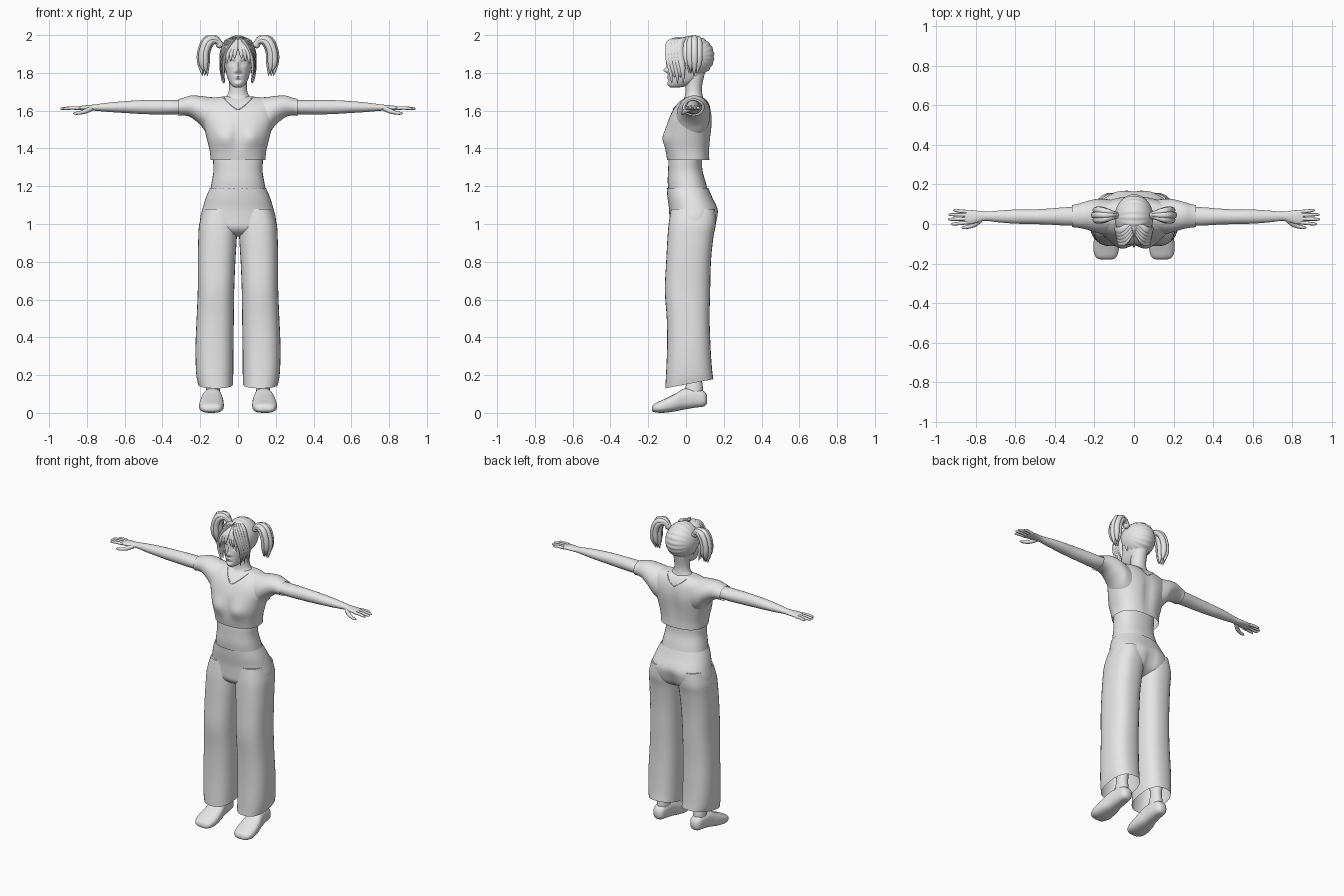
import bpy, bmesh, math
from mathutils import Vector, noise

grey = bpy.data.materials.new("light_grey")
grey.diffuse_color = (0.8, 0.8, 0.8, 1)


def finish(name, bm, mirror=False, angle=50):
    bmesh.ops.recalc_face_normals(bm, faces=bm.faces)
    me = bpy.data.meshes.new(name)
    bm.to_mesh(me)
    bm.free()
    me.materials.append(grey)
    for p in me.polygons:
        p.use_smooth = True
    me.set_sharp_from_angle(angle=math.radians(angle))
    ob = bpy.data.objects.new(name, me)
    bpy.context.collection.objects.link(ob)
    if mirror:
        ob.modifiers.new("mirror", 'MIRROR').use_mirror_merge = False
    return ob


def smooth_rows(rows, steps):
    """Catmull-Rom interpolation between rows of numbers."""
    out = []
    for i in range(len(rows) - 1):
        p = [rows[max(0, min(len(rows) - 1, i + k))] for k in (-1, 0, 1, 2)]
        for s in range(steps):
            t = s / steps
            out.append([0.5 * (2 * b + (c - a) * t + (2 * a - 5 * b + 4 * c - d) * t * t
                               + (3 * b - a - 3 * c + d) * t ** 3) for a, b, c, d in zip(*p)])
    return out + [list(rows[-1])]


def skin(bm, rings, caps):
    loops = [[bm.verts.new(c) for c in r] for r in rings]
    n = len(loops[0])
    for a, b in zip(loops, loops[1:]):
        for i in range(n):
            bm.faces.new((a[i], a[(i + 1) % n], b[(i + 1) % n], b[i]))
    if caps[0]:
        bm.faces.new(loops[0])
    if caps[1]:
        bm.faces.new(loops[-1])


def loft(name, axis, rows, caps=(True, True), power=2.0, segs=32, steps=4, mirror=False, shape=None):
    """Rows are (position on axis, low u, high u, low v, high v)."""
    rings = []
    for t, u0, u1, v0, v1 in smooth_rows(rows, steps):
        ring = []
        for i in range(segs):
            a = 2 * math.pi * i / segs
            c, s = math.cos(a), math.sin(a)
            u = (u0 + u1) / 2 + (u1 - u0) / 2 * math.copysign(abs(c) ** (2 / power), c)
            v = (v0 + v1) / 2 + (v1 - v0) / 2 * math.copysign(abs(s) ** (2 / power), s)
            co = Vector({'x': (t, u, v), 'y': (u, t, v), 'z': (u, v, t)}[axis])
            ring.append(shape(co) if shape else co)
        rings.append(ring)
    bm = bmesh.new()
    skin(bm, rings, caps)
    return finish(name, bm, mirror)


def strand(bm, pts, side=(0, 1, 0), flat=1.0, segs=8, steps=4):
    """Tapered tube through points (x, y, z, radius)."""
    rows = smooth_rows(pts, steps)
    rings = []
    for i, r in enumerate(rows):
        d = Vector(rows[min(i + 1, len(rows) - 1)][:3]) - Vector(rows[max(i - 1, 0)][:3])
        n = d.cross(Vector(side)).normalized()
        b = n.cross(d).normalized()
        rings.append([Vector(r[:3]) + max(r[3], .001) * (math.cos(a) * b + math.sin(a) * n * flat)
                      for a in (2 * math.pi * k / segs for k in range(segs))])
    skin(bm, rings, (True, True))


def gauss(x, z, cx, cz, sx, sz):
    return math.exp(-((x - cx) / sx) ** 2 - ((z - cz) / sz) ** 2)


# Shirt body with bust
def bust(co):
    if co.y < 0:
        co.y -= .018 * gauss(abs(co.x), co.z, .07, 1.455, .05, .05)
        co.y += .010 * gauss(co.x, co.z, 0, 1.46, .025, .06)
    else:
        co.y -= .012 * gauss(co.x, co.z, 0, 1.5, .03, .12)
    return co


torso = loft("shirt_body", 'z', [
    (1.34, -.145, .145, -.10, .125), (1.39, -.15, .15, -.108, .125), (1.45, -.165, .165, -.112, .13),
    (1.51, -.18, .18, -.105, .137), (1.56, -.195, .195, -.09, .138), (1.61, -.2, .2, -.065, .13),
    (1.645, -.185, .185, -.035, .115), (1.668, -.13, .13, -.005, .095), (1.675, -.07, .07, .01, .08)],
    caps=(False, True), power=2.4, segs=64, shape=bust)

# Sleeves
loft("sleeve", 'x', [
    (.10, -.05, .12, 1.44, 1.668), (.16, -.05, .128, 1.475, 1.673), (.20, -.04, .125, 1.525, 1.678),
    (.25, -.025, .112, 1.565, 1.68), (.29, -.018, .10, 1.575, 1.668), (.315, -.016, .096, 1.572, 1.662)],
    caps=(True, False), mirror=True)

# Neckline trim, laid onto the shirt front and back
bm = bmesh.new()
for side, depth in ((-1, 1.605), (1, 1.61)):
    pts = []
    for k in range(-6, 7):
        x = k / 6 * .075
        z = depth + .062 * abs(k / 6) ** 1.3
        hit, loc, _, _ = torso.ray_cast(Vector((x, side, z)), Vector((0, -side, 0)))
        if hit:
            pts.append((loc.x, loc.y, loc.z, .003))
    strand(bm, pts, side=(0, 0, 1), segs=6, steps=2)
finish("neckline_trim", bm)

# Midriff and neck
loft("midriff", 'z', [
    (1.40, -.13, .13, -.085, .09), (1.34, -.132, .132, -.092, .085), (1.28, -.13, .13, -.095, .088),
    (1.22, -.14, .14, -.097, .105), (1.16, -.15, .15, -.09, .12)], power=2.3)
loft("neck", 'z', [
    (1.63, -.10, .10, -.04, .10), (1.665, -.072, .072, -.012, .092), (1.69, -.053, .053, -.004, .086),
    (1.73, -.047, .047, -.004, .085), (1.80, -.05, .05, -.01, .10)])

# Trousers: hips, then wide legs with slanted cuffs
def seat(co):
    if co.y > 0:
        co.y -= .022 * gauss(co.x, co.z, 0, 1.0, .03, .07)
    return co


loft("trouser_hips", 'z', [
    (1.19, -.148, .148, -.102, .118), (1.14, -.17, .17, -.098, .14), (1.08, -.188, .188, -.09, .17),
    (1.03, -.2, .2, -.088, .168), (.98, -.195, .195, -.085, .15), (.95, -.13, .13, -.06, .11),
    (.935, -.05, .05, -.02, .06)], caps=(False, True), power=2.3, segs=48, shape=seat)


def cuff(co):
    if co.z < .32:
        co.z += .19 * (co.y + .11) * (.32 - co.z) / .19
    return co


loft("trouser_leg", 'z', [
    (1.08, .01, .183, -.08, .155), (1.0, .004, .205, -.092, .158), (.93, .006, .21, -.098, .145),
    (.8, .014, .213, -.105, .132), (.65, .02, .213, -.112, .128), (.5, .022, .219, -.102, .125),
    (.35, .024, .225, -.1, .13), (.2, .025, .222, -.106, .138), (.13, .026, .212, -.11, .145)],
    caps=(True, False), power=2.5, mirror=True, shape=cuff)

# Ankles and shoes
loft("ankle", 'z', [(.07, .095, .17, -.01, .09), (.13, .095, .17, -.005, .09), (.19, .097, .165, .01, .085),
                    (.32, .085, .175, -.005, .1)], mirror=True)
loft("shoe", 'y', [
    (-.18, .115, .165, .012, .03), (-.168, .09, .193, .004, .048), (-.125, .076, .206, 0, .068),
    (-.06, .077, .2, .008, .1), (-.01, .085, .187, .018, .128), (.05, .09, .178, .028, .128),
    (.095, .098, .17, .034, .115), (.112, .115, .152, .05, .09)], power=2.6, mirror=True)

# Arms, palms and fingers
loft("arm", 'x', [
    (.26, -.005, .085, 1.585, 1.655), (.34, -.008, .085, 1.58, 1.656), (.43, -.003, .078, 1.58, 1.657),
    (.52, 0, .073, 1.583, 1.655), (.6, .002, .073, 1.588, 1.65), (.68, .008, .068, 1.593, 1.643),
    (.75, .016, .062, 1.599, 1.634), (.785, .01, .066, 1.601, 1.63), (.82, .0, .07, 1.602, 1.627),
    (.85, -.001, .071, 1.603, 1.622), (.862, .004, .066, 1.606, 1.618)], mirror=True)
bm = bmesh.new()
for y, tip in ((.007, .925), (.026, .94), (.045, .938), (.062, .915)):
    spread = (y - .035) * .25
    strand(bm, [(.845, y, 1.613, .0095), (.88, y + spread * .5, 1.614, .0088),
                (tip - .012, y + spread, 1.611, .0075), (tip, y + spread, 1.609, .003)], steps=3)
strand(bm, [(.775, .022, 1.612, .013), (.805, -.002, 1.598, .0125), (.835, -.014, 1.589, .0095),
            (.862, -.018, 1.586, .0075), (.872, -.018, 1.586, .003)], steps=3)
finish("fingers", bm, mirror=True)


# Head with modelled face
BUMPS = [(0, 1.813, .011, .013, .022), (0, 1.838, .009, .024, .010), (.015, 1.807, .008, .008, .006),
         (.03, 1.853, .017, .012, -.010), (.031, 1.852, .011, .006, .006), (.03, 1.874, .022, .007, .004),
         (0, 1.781, .019, .005, .007), (0, 1.771, .016, .004, .006), (0, 1.759, .018, .006, -.004),
         (0, 1.743, .02, .011, .006)]


def face(co):
    if co.y < -.01:
        co.y -= sum(h * gauss(abs(co.x), co.z, x, z, sx, sz) for x, z, sx, sz, h in BUMPS)
    return co


loft("head", 'z', [
    (1.722, -.012, .012, -.08, -.04), (1.73, -.03, .03, -.09, 0), (1.75, -.046, .046, -.094, .05),
    (1.78, -.058, .058, -.094, .085), (1.82, -.067, .067, -.094, .11), (1.86, -.074, .074, -.093, .125),
    (1.91, -.077, .077, -.092, .125), (1.95, -.066, .066, -.072, .11), (1.98, -.035, .035, -.03, .07)],
    segs=96, steps=8, power=2.2, shape=face)
bm = bmesh.new()
strand(bm, [(.068, .02, 1.80, .004), (.076, .02, 1.82, .011), (.08, .025, 1.845, .015), (.076, .025, 1.865, .006)],
       flat=.45)
finish("ear", bm, mirror=True)

# Hair cap: combed ridges running toward each pigtail, open over the face
bm = bmesh.new()
bmesh.ops.create_uvsphere(bm, u_segments=96, v_segments=40, radius=1)
for v in bm.verts:
    x, y, z = v.co.z, v.co.x, v.co.y
    ridge = 1 + .045 * (abs(math.sin(11 * math.atan2(z, y))) - .6) * (y * y + z * z)
    v.co = Vector((x * .098, .033 + y * .116 * ridge, 1.887 + z * .11 * ridge))
bmesh.ops.delete(bm, geom=[f for f in bm.faces if (c := f.calc_center_median()).z < 1.925 - max(0, c.y + .075) * 1.1
                           and c.y < .08 or c.z < 1.80], context='FACES')
finish("hair_cap", bm, angle=70)

# Front locks parting at the centre and framing the face
bm = bmesh.new()
for k in range(5):
    f = k / 4
    strand(bm, [(.006 + .012 * f, -.045 + .05 * f, 1.985, .008),
                (.04 + .025 * f, -.088 + .06 * f, 1.955 + .01 * f, .018),
                (.07 + .015 * f, -.092 + .065 * f, 1.89, .019),
                (.078 + .012 * f, -.082 + .065 * f, 1.82, .014),
                (.07 + .012 * f, -.075 + .06 * f, 1.745 + .03 * (k % 2), .002)],
           side=(-.3, 1, 0), flat=.5)
for x, z in ((.018, 1.875), (.036, 1.862), (.054, 1.845)):
    strand(bm, [(x * .3, -.06, 1.978, .006), (x * .7, -.094, 1.94, .013), (x, -.104, 1.90, .010),
                (x * 1.1, -.104, z, .0015)], side=(1, 0, 0), flat=.4)
finish("front_locks", bm, mirror=True)

# Pigtails
bm = bmesh.new()
for k in range(7):
    a = 2 * math.pi * k / 6
    dx, dy = (0, 0) if k == 6 else (.017 * math.cos(a), .026 * math.sin(a))
    strand(bm, [(.088, .045 + dy * .3, 1.945 + dx * .4, .010), (.118, .045 + dy * .6, 1.975 + dx * .6, .013),
                (.158 + dx * .7, .045 + dy, 1.965 + dx * .6, .018), (.181 + dx, .045 + dy * 1.1, 1.91, .018),
                (.182 + dx, .045 + dy, 1.85, .016), (.175 + dx * .8, .042 + dy * .7, 1.785 + .012 * (k % 3), .002)])
finish("pigtail", bm, mirror=True)
bm = bmesh.new()
bmesh.ops.create_uvsphere(bm, u_segments=16, v_segments=10, radius=.02)
for v in bm.verts:
    v.co += Vector((.098, .045, 1.95))
finish("hair_tie", bm, mirror=True)
